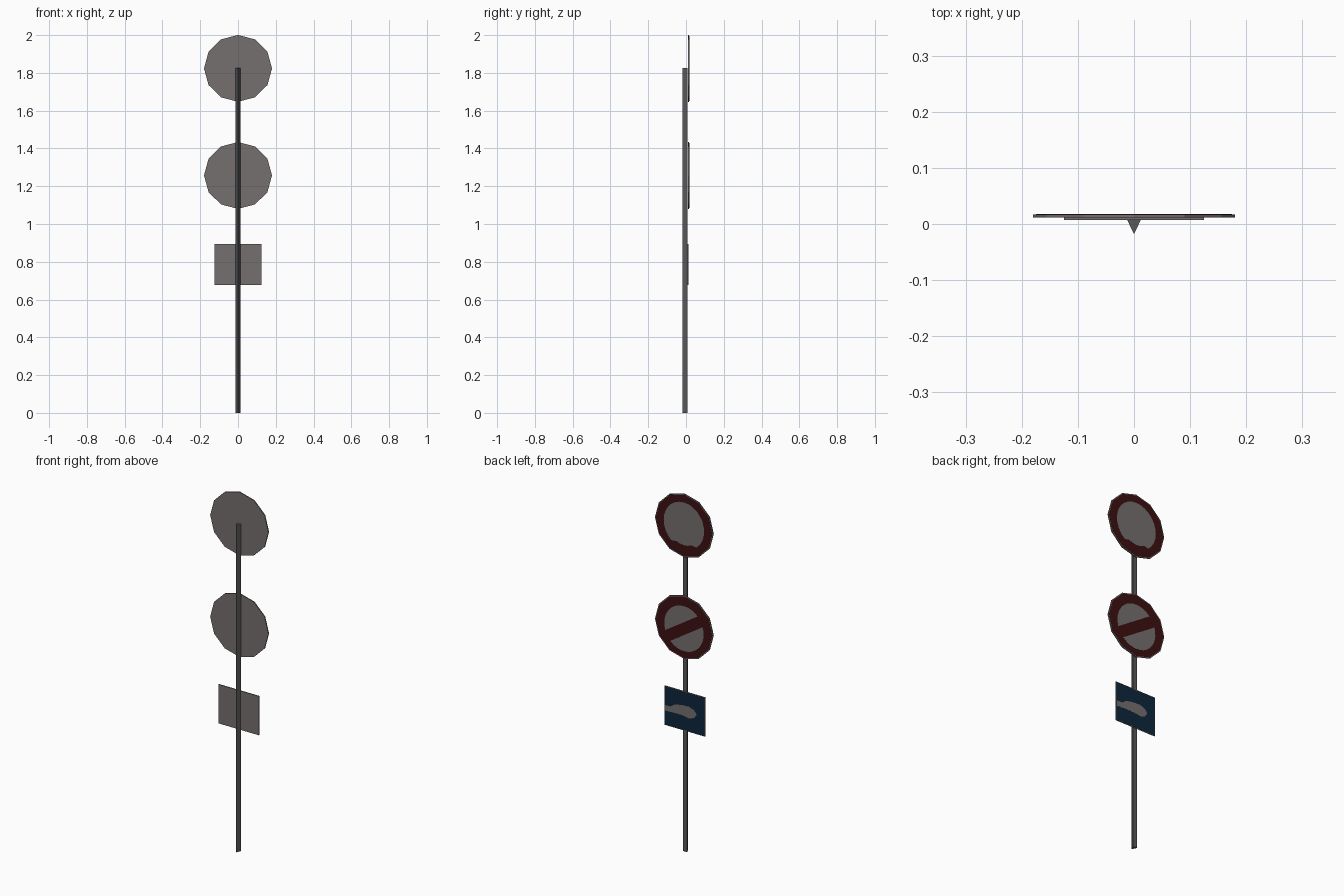
import bpy, bmesh, math
from mathutils import Vector

if "Cube" in bpy.data.objects:
    bpy.data.objects.remove(bpy.data.objects["Cube"])


def material(name, r, g, b):
    m = bpy.data.materials.new(name)
    m.diffuse_color = (r, g, b, 1)
    m.use_nodes = True
    m.node_tree.nodes["Principled BSDF"].inputs["Base Color"].default_value = m.diffuse_color
    return m


SHEET = material("sheet_grey", 0.175, 0.16, 0.157)
POLE = material("pole_grey", 0.10, 0.10, 0.10)
RED = material("dark_red", 0.047, 0.005, 0.006)
BLUE = material("dark_blue", 0.004, 0.019, 0.045)


def prism(name, points, offset, mat):
    """Extrude a closed outline of 3D points by an offset vector."""
    bm = bmesh.new()
    face = bm.faces.new([bm.verts.new(p) for p in points])
    ext = bmesh.ops.extrude_face_region(bm, geom=[face], use_keep_orig=True)
    verts = [v for v in ext["geom"] if isinstance(v, bmesh.types.BMVert)]
    bmesh.ops.translate(bm, verts=verts, vec=Vector(offset))
    bmesh.ops.recalc_face_normals(bm, faces=bm.faces)
    me = bpy.data.meshes.new(name)
    bm.to_mesh(me)
    bm.free()
    me.materials.append(mat)
    ob = bpy.data.objects.new(name, me)
    bpy.context.collection.objects.link(ob)
    return ob


def plate(name, outline, z, y0, y1, mat):
    """Upright plate; outline is (u, v) as seen from behind, where u runs to -x."""
    return prism(name, [(-u, y0, z + v) for u, v in outline], (0, y1 - y0, 0), mat)


def arc(rx, rz, start, end, n):
    return [(rx * math.cos(math.radians(start + (end - start) * i / n)),
             rz * math.sin(math.radians(start + (end - start) * i / n)))
            for i in range(n + 1)]


def rect(w, h):
    return [(-w, -h), (w, -h), (w, h), (-w, h)]


# triangular pole
prism("pole", [(-0.0125, 0.008, 0), (0.0125, 0.008, 0), (0, -0.018, 0)],
      (0, 0, 1.825), POLE)

# two twelve-sided discs with red painted backs
TOP_Z, MID_Z = 1.824, 1.257
for label, z in (("upper", TOP_Z), ("lower", MID_Z)):
    plate(label + "_disc", arc(0.18, 0.177, 0, 360, 12)[:-1], z, 0.0115, 0.0172, SHEET)
    plate(label + "_red_face", arc(0.175, 0.172, 0, 360, 12)[:-1], z, 0.0172, 0.0176, RED)

# upper sign: pale centre with a shallow notch at the bottom
centre = []
for u, v in arc(0.125, 0.13, 0, 360, 28)[:-1]:
    k = 0.84 if v < -0.115 else 1.0
    centre.append((u * k, v * k))
plate("upper_centre", centre, TOP_Z, 0.0176, 0.018, SHEET)

# lower sign: two pale lobes divided by a slanted red band
TILT, GAP = 32, 14
for label, a in (("top", TILT), ("bottom", TILT + 180)):
    lobe = [(u, v - 0.008) for u, v in arc(0.122, 0.126, a + GAP, a + 180 - GAP, 14)]
    plate(label + "_lobe", lobe, MID_Z, 0.0176, 0.018, SHEET)

# rectangular plate with blue back and pale arrow
PLATE_Z = 0.786
plate("square_plate", rect(0.125, 0.109), PLATE_Z, 0.007, 0.012, SHEET)
plate("blue_face", rect(0.122, 0.106), PLATE_Z, 0.012, 0.0124, BLUE)
arrow = [(-0.12, -0.028), (-0.07, -0.026), (-0.01, -0.026), (0.03, -0.034),
         (0.06, -0.022), (0.075, 0.0), (0.06, 0.02), (0.03, 0.032),
         (-0.02, 0.03), (-0.06, 0.022), (-0.085, 0.004), (-0.12, 0.002)]
plate("arrow", arrow, PLATE_Z, 0.0124, 0.0128, SHEET)
